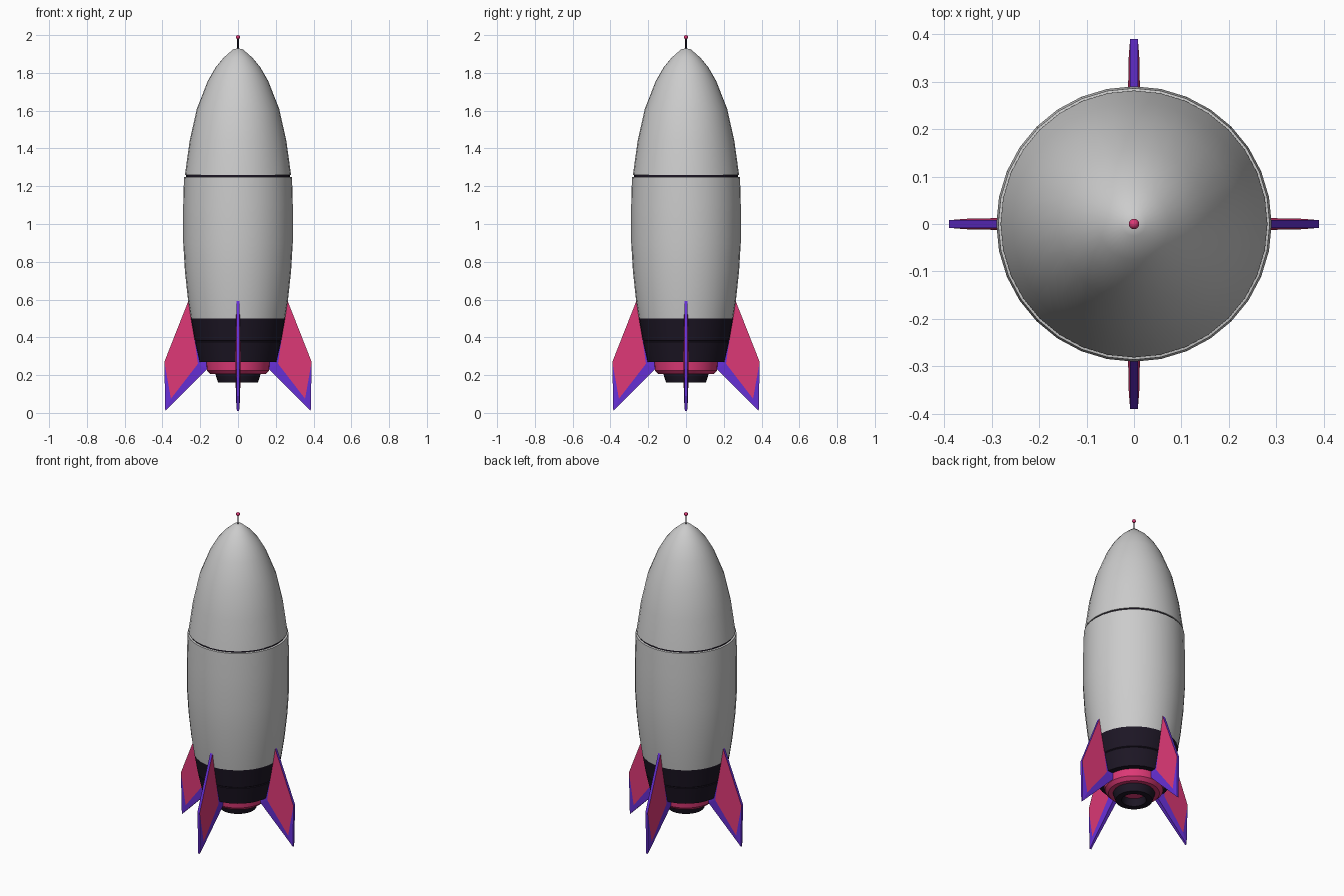
import bpy, bmesh, math

if "Cube" in bpy.data.objects:
    bpy.data.objects.remove(bpy.data.objects["Cube"])

SIDES = 32


def material(name, rgb):
    m = bpy.data.materials.new(name)
    m.diffuse_color = (*rgb, 1)
    m.use_nodes = True
    m.node_tree.nodes["Principled BSDF"].inputs["Base Color"].default_value = m.diffuse_color
    return m


pink = material("pink", (0.72, 0.04, 0.18))
purple = material("purple", (0.14, 0.03, 0.7))
black = material("black", (0.012, 0.008, 0.018))


def finish(name, bm, mats, smooth=True):
    bmesh.ops.recalc_face_normals(bm, faces=bm.faces)
    me = bpy.data.meshes.new(name)
    bm.to_mesh(me)
    bm.free()
    for m in mats:
        me.materials.append(m)
    ob = bpy.data.objects.new(name, me)
    bpy.context.collection.objects.link(ob)
    if smooth:
        bpy.ops.object.select_all(action='DESELECT')
        ob.select_set(True)
        bpy.context.view_layer.objects.active = ob
        bpy.ops.object.shade_smooth_by_angle(angle=math.radians(30))
    return ob


def lathe(name, profile, mat=None, sides=SIDES):
    """Revolve (radius, z) points about the z axis."""
    bm = bmesh.new()
    vs = [bm.verts.new((r, 0, z)) for r, z in profile]
    es = [bm.edges.new(p) for p in zip(vs, vs[1:])]
    bmesh.ops.spin(bm, geom=vs + es, cent=(0, 0, 0), axis=(0, 0, 1),
                   angle=math.tau, steps=sides, use_duplicate=False)
    bmesh.ops.remove_doubles(bm, verts=bm.verts, dist=1e-5)
    return finish(name, bm, [mat] if mat else [])


# Hull: nose cone and body, separated by a narrow seam
lathe("nose_cone", [(0, 1.93), (0.025, 1.925), (0.075, 1.882), (0.118, 1.83),
                    (0.16, 1.757), (0.218, 1.61), (0.256, 1.44),
                    (0.281, 1.26), (0.272, 1.26), (0, 1.26)])
lathe("seam_ring", [(0, 1.265), (0.275, 1.265), (0.275, 1.245), (0, 1.245)], black)
lathe("body", [(0, 1.25), (0.276, 1.25), (0.286, 1.248), (0.29, 1.1), (0.29, 0.9),
               (0.281, 0.75), (0.265, 0.6), (0.25, 0.5), (0, 0.5)])

# Tail: dark skirt with a fine groove, pink collar, nozzle
lathe("tail_skirt", [(0, 0.5), (0.25, 0.5), (0.23, 0.384), (0.225, 0.38),
                     (0.228, 0.376), (0.204, 0.27), (0, 0.27)], black)
lathe("collar", [(0, 0.275), (0.17, 0.275), (0.165, 0.225), (0.145, 0.205),
                 (0, 0.205)], pink)
lathe("nozzle", [(0.12, 0.215), (0.118, 0.2), (0.105, 0.16), (0.07, 0.16),
                 (0.06, 0.204)], black)

# Antenna with ball tip
lathe("antenna_rod", [(0, 1.92), (0.004, 1.92), (0.004, 1.99), (0, 1.99)], black, 8)
bm = bmesh.new()
bmesh.ops.create_uvsphere(bm, u_segments=16, v_segments=8, radius=0.011)
bmesh.ops.translate(bm, verts=bm.verts, vec=(0, 0, 1.989))
finish("antenna_tip", bm, [pink])

# Fins: points are (radius, z, half thickness)
FIN = [(0.26, 0.60, 0.008),    # 0 top
       (0.39, 0.27, 0.008),    # 1 outer corner
       (0.385, 0.01, 0.006),   # 2 foot
       (0.165, 0.23, 0.013),   # 3 lower root
       (0.165, 0.30, 0.014),   # 4 hidden root
       (0.355, 0.075, 0.011),  # 5 panel lower corner
       (0.212, 0.26, 0.014)]   # 6 panel root corner
PANELS = [((0, 1, 5, 6), 1), ((1, 2, 5), 0), ((5, 2, 3, 6), 0), ((6, 3, 4, 0), 0)]
RIM = [0, 1, 2, 3, 4]


def fin(name, angle):
    bm = bmesh.new()
    c, s = math.cos(angle), math.sin(angle)
    left, right = [[bm.verts.new((r * c - k * t * s, r * s + k * t * c, z))
                    for r, z, t in FIN] for k in (1, -1)]
    for side in (left, right):
        for ids, mat in PANELS:
            bm.faces.new([side[i] for i in ids]).material_index = mat
    for a, b in zip(RIM, RIM[1:] + RIM[:1]):
        bm.faces.new((left[a], left[b], right[b], right[a]))
    finish(name, bm, [purple, pink], smooth=False)


for i, label in enumerate(("right", "back", "left", "front")):
    fin(label + "_fin", i * math.pi / 2)
